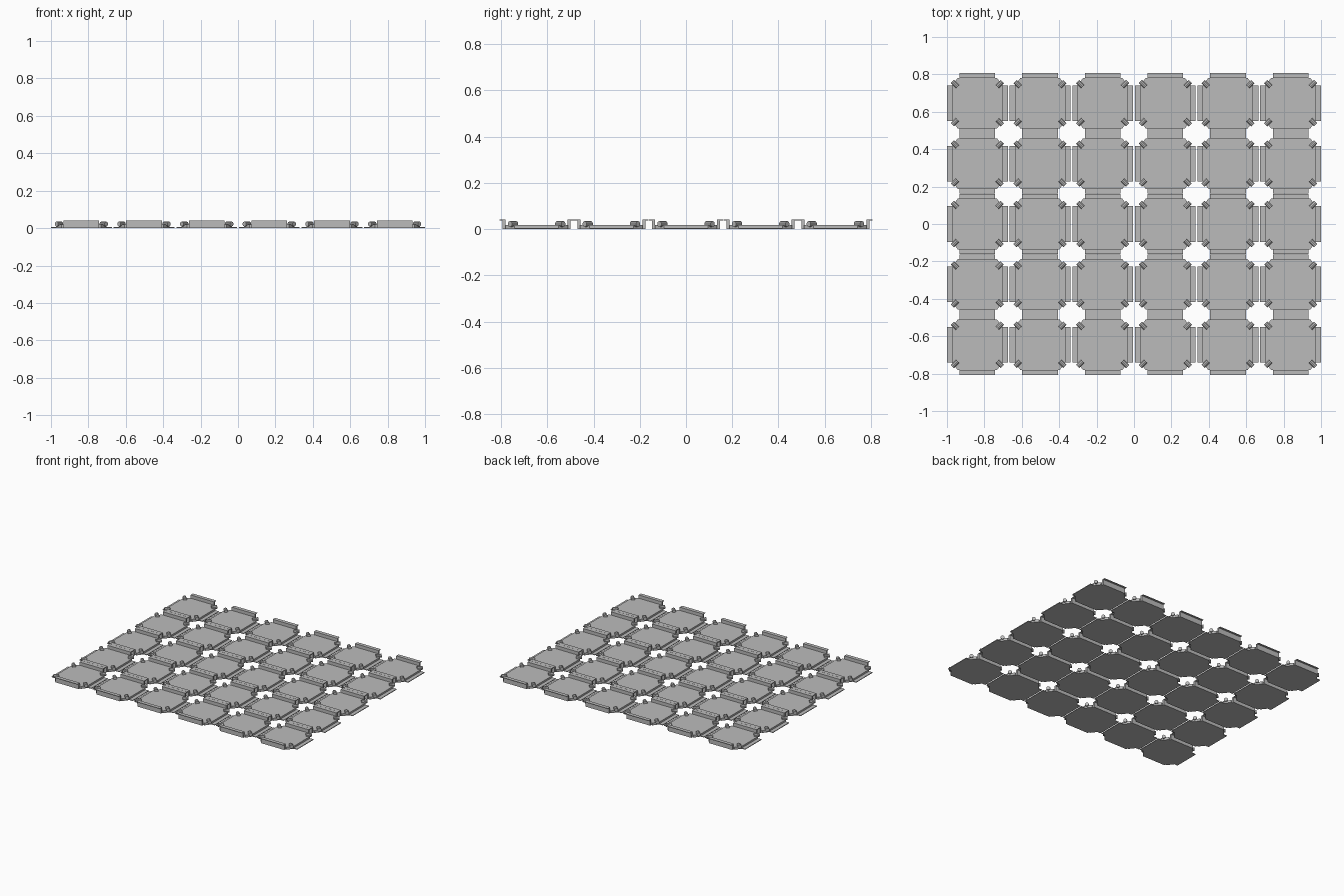
import bpy, bmesh, math
from mathutils import Matrix, Vector

if "Cube" in bpy.data.objects:
    bpy.data.objects.remove(bpy.data.objects["Cube"])

COLS, ROWS = 6, 5
PX, PY = 0.335, 0.323        # tile spacing
HALF = 0.095                 # half length of the straight tile edges

grey = bpy.data.materials.new("mid grey")
grey.diffuse_color = (0.5, 0.5, 0.5, 1)
grey.use_nodes = True
grey.node_tree.nodes["Principled BSDF"].inputs["Base Color"].default_value = grey.diffuse_color


def prism(bm, points, direction):
    """Extrude a closed outline of 3D points along a direction."""
    face = bm.faces.new([bm.verts.new(p) for p in points])
    new = bmesh.ops.extrude_face_region(bm, geom=[face])["geom"]
    verts = [v for v in new if isinstance(v, bmesh.types.BMVert)]
    bmesh.ops.translate(bm, verts=verts, vec=Vector(direction))


def tiled(name, bm):
    """Make an object at the first tile and repeat it over the sheet."""
    bmesh.ops.recalc_face_normals(bm, faces=bm.faces[:])
    mesh = bpy.data.meshes.new(name)
    bm.to_mesh(mesh)
    bm.free()
    mesh.materials.append(grey)
    ob = bpy.data.objects.new(name, mesh)
    bpy.context.collection.objects.link(ob)
    ob.location = (-PX * (COLS - 1) / 2, -PY * (ROWS - 1) / 2, 0)
    for count, step in ((COLS, (PX, 0, 0)), (ROWS, (0, PY, 0))):
        mod = ob.modifiers.new("repeat", 'ARRAY')
        mod.count = count
        mod.use_relative_offset = False
        mod.use_constant_offset = True
        mod.constant_offset_displace = step
    return ob


# Eight-sided plate
bm = bmesh.new()
X, Y = 0.135, 0.135
outline = [(X, -HALF), (X, HALF), (0.105, Y), (-0.105, Y),
           (-X, HALF), (-X, -HALF), (-0.105, -Y), (0.105, -Y)]
prism(bm, [(x, y, 0) for x, y in outline], (0, 0, 0.018))
tiled("plate", bm)

# Upright end walls with a thin lip turned outward at the top
bm = bmesh.new()
profile = [(0.134, 0), (0.147, 0), (0.147, 0.038), (0.161, 0.038),
           (0.161, 0.042), (0.134, 0.042)]
for s in (-1, 1):
    prism(bm, [(-HALF, s * y, z) for y, z in profile], (2 * HALF, 0, 0))
tiled("end_hook", bm)

# Thin flanges along the bottom of the other two sides
bm = bmesh.new()
for s in (-1, 1):
    prism(bm, [(s * x, -HALF, z) for x, z in
               ((0.134, 0), (0.1625, 0), (0.1625, 0.005), (0.134, 0.005))],
          (0, 2 * HALF, 0))
tiled("side_flange", bm)

# Round pegs set diagonally on the corners
bm = bmesh.new()
for sx in (-1, 1):
    for sy in (-1, 1):
        turn = Vector((sx, sy, 0)).to_track_quat('Z', 'Y').to_matrix().to_4x4()
        bmesh.ops.create_cone(
            bm, cap_ends=True, segments=10, radius1=0.013, radius2=0.013,
            depth=0.038,
            matrix=Matrix.Translation((sx * 0.12, sy * 0.102, 0.022)) @ turn)
tiled("corner_peg", bm)
